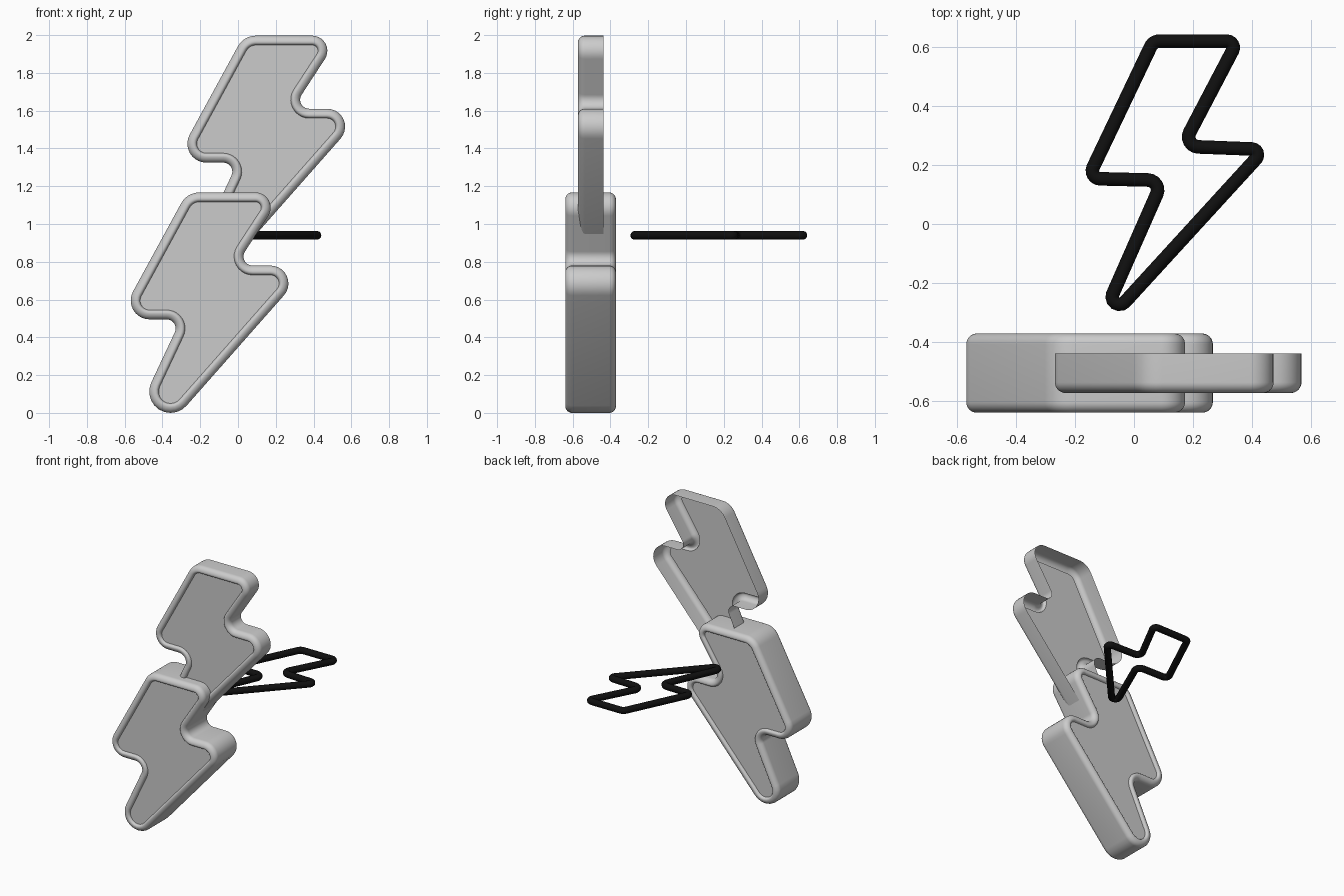
import bpy, math
from mathutils import Vector

if "Cube" in bpy.data.objects:
    bpy.data.objects.remove(bpy.data.objects["Cube"])

# Bolt corners as (x, height, radius); a negative radius is an inward corner
BODY = [(-.357, .113, .113), (.172, .685, .095), (.077, .828, -.048),
        (.093, 1.087, .08), (-.204, 1.056, .111), (-.468, .595, .10),
        (-.378, .447, -.048)]
WIRE = [(-.049, -.247, .025), (.398, .234, .02), (.219, .295, -.034),
        (.314, .597, .022), (.086, .586, .033), (-.114, .18, .027),
        (.046, .115, -.034)]


def outline(corners, inset=0.0, steps=10):
    """Counter-clockwise loop of arcs joined by their common tangents."""
    n = len(corners)
    c = [Vector(p[:2]) for p in corners]
    r = [p[2] - inset for p in corners]
    normals = []
    for i in range(n):
        j = (i + 1) % n
        d = c[j] - c[i]
        u = d.normalized()
        a = (r[i] - r[j]) / d.length
        normals.append(a * u + math.sqrt(1 - a * a) * Vector((u.y, -u.x)))
    pts = []
    for i in range(n):
        a0 = math.atan2(normals[i - 1].y, normals[i - 1].x)
        a1 = math.atan2(normals[i].y, normals[i].x)
        turn = (a1 - a0 + math.pi) % (2 * math.pi) - math.pi
        for k in range(steps + 1):
            a = a0 + turn * k / steps
            pts.append(c[i] + r[i] * Vector((math.cos(a), math.sin(a))))
    return pts


def smooth(ob):
    bpy.ops.object.select_all(action='DESELECT')
    ob.select_set(True)
    bpy.context.view_layer.objects.active = ob
    bpy.ops.object.shade_smooth_by_angle(angle=math.radians(35))


def loft(name, profile, mid_y, offset, closed_back):
    """Stack inset outlines from back to front along -y."""
    verts, faces = [], []
    for inset, depth in profile:
        loop = outline(BODY, inset)
        n = len(loop)
        verts += [(p.x + offset[0], mid_y - depth, p.y + offset[1]) for p in loop]
    for k in range(len(profile) - 1):
        for i in range(n):
            j = (i + 1) % n
            faces.append((k * n + i, k * n + j, (k + 1) * n + j, (k + 1) * n + i))
    faces.append(tuple(range((len(profile) - 1) * n, len(profile) * n)))
    if closed_back:
        faces.append(tuple(reversed(range(n))))
    me = bpy.data.meshes.new(name)
    me.from_pydata(verts, [], faces)
    ob = bpy.data.objects.new(name, me)
    bpy.context.collection.objects.link(ob)
    smooth(ob)


# Half profile: straight side, rounded rim, small groove and recessed panel
R, H = .036, .134
half = [(0, 0)]
for k in range(9):
    a = math.pi / 2 * k / 8
    half.append((R - R * math.cos(a), H - R + R * math.sin(a)))
half += [(.043, H - .003), (.048, H - .010), (.050, H - .018)]

# Thick closed bolt
full = [(i, -d) for i, d in reversed(half[1:])] + half[1:]
loft("bolt_body", full, -.505, (0, 0), True)

# Half-depth cover, open at the back
loft("bolt_cover", half, -.438, (.30, .83), False)

# Black tube outline lying flat
cu = bpy.data.curves.new("bolt_tube", 'CURVE')
cu.dimensions = '3D'
cu.bevel_depth = .023
cu.bevel_resolution = 4
loop = outline(WIRE, 0, 6)
sp = cu.splines.new('POLY')
sp.points.add(len(loop) - 1)
for p, q in zip(sp.points, loop):
    p.co = (q.x, q.y, .94, 1)
sp.use_cyclic_u = True
black = bpy.data.materials.new("black")
black.diffuse_color = (.005, .005, .005, 1)
black.use_nodes = True
black.node_tree.nodes["Principled BSDF"].inputs["Base Color"].default_value = black.diffuse_color
cu.materials.append(black)
tube = bpy.data.objects.new("bolt_tube", cu)
bpy.context.collection.objects.link(tube)
bpy.ops.object.select_all(action='DESELECT')
tube.select_set(True)
bpy.context.view_layer.objects.active = tube
bpy.ops.object.convert(target='MESH')
smooth(bpy.context.view_layer.objects.active)
